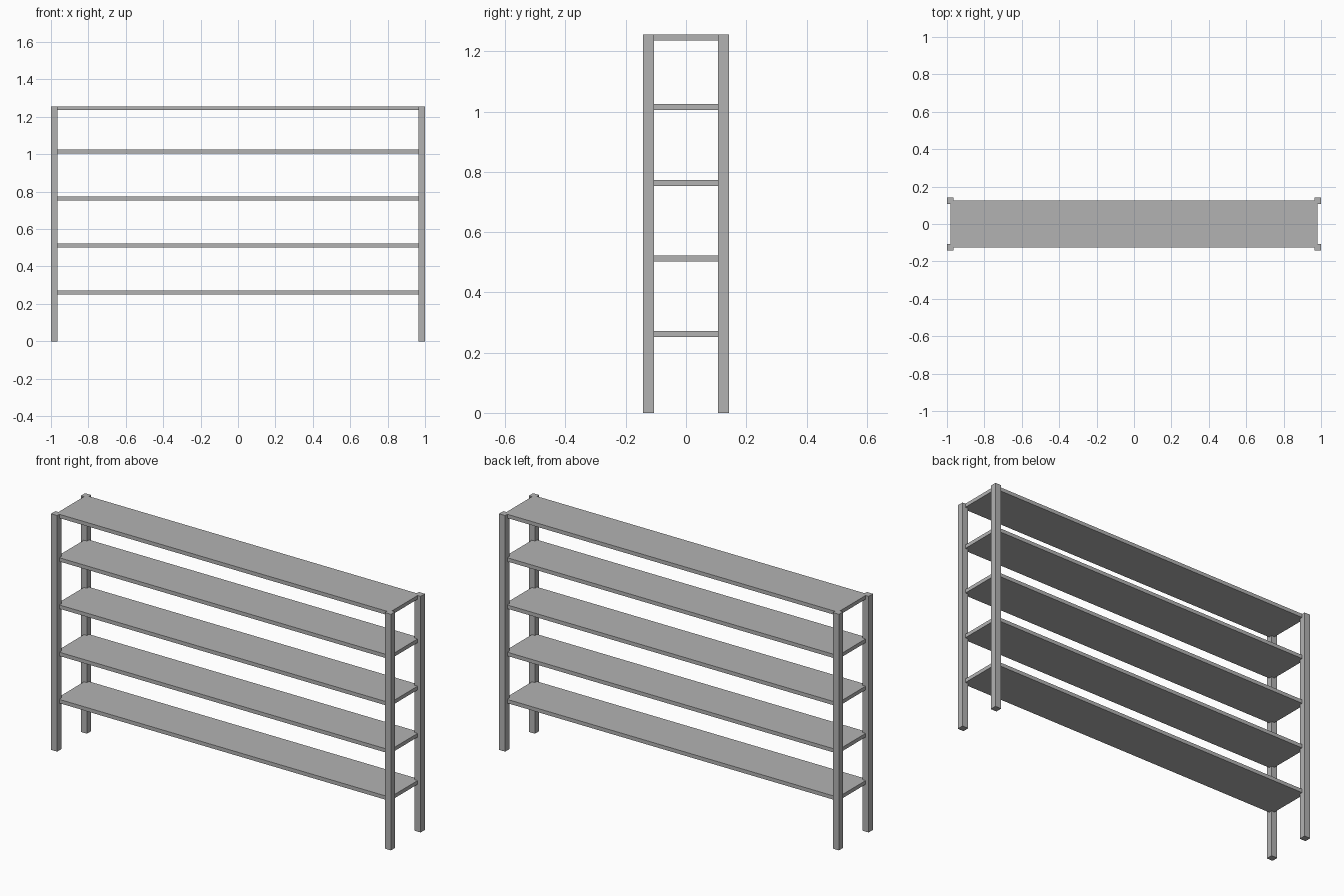
import bpy

cube = bpy.data.objects.get("Cube")
if cube:
    bpy.data.objects.remove(cube, do_unlink=True)

HEIGHT = 1.256
LEG = 0.036            # square leg section
LEG_X, LEG_Y = 1 - LEG / 2, 0.125
THICK = 0.02           # shelf thickness
SHELVES = 5

# Plain grey finish
grey = bpy.data.materials.new("plain_grey")
colour = (0.45, 0.45, 0.45, 1)
grey.use_nodes = True
grey.diffuse_color = colour
grey.node_tree.nodes["Principled BSDF"].inputs["Base Color"].default_value = colour


def box(name, centre, size):
    bpy.ops.mesh.primitive_cube_add(size=1, location=centre)
    obj = bpy.context.object
    obj.name = name
    obj.scale = size
    bpy.ops.object.transform_apply(location=False, rotation=False, scale=True)
    obj.data.materials.append(grey)
    return obj


# Four corner legs
for x_side, x_name in ((-1, "right"), (1, "left")):
    for y_side, y_name in ((-1, "front"), (1, "back")):
        box(f"{y_name}_{x_name}_leg",
            (x_side * LEG_X, y_side * LEG_Y, HEIGHT / 2), (LEG, LEG, HEIGHT))

# Evenly spaced shelves reaching to the leg centres, the top one flush
for i in range(1, SHELVES + 1):
    bottom = min(i * HEIGHT / SHELVES, HEIGHT - THICK)
    box(f"shelf_{i}", (0, 0, bottom + THICK / 2), (2 * LEG_X, 2 * LEG_Y, THICK))
